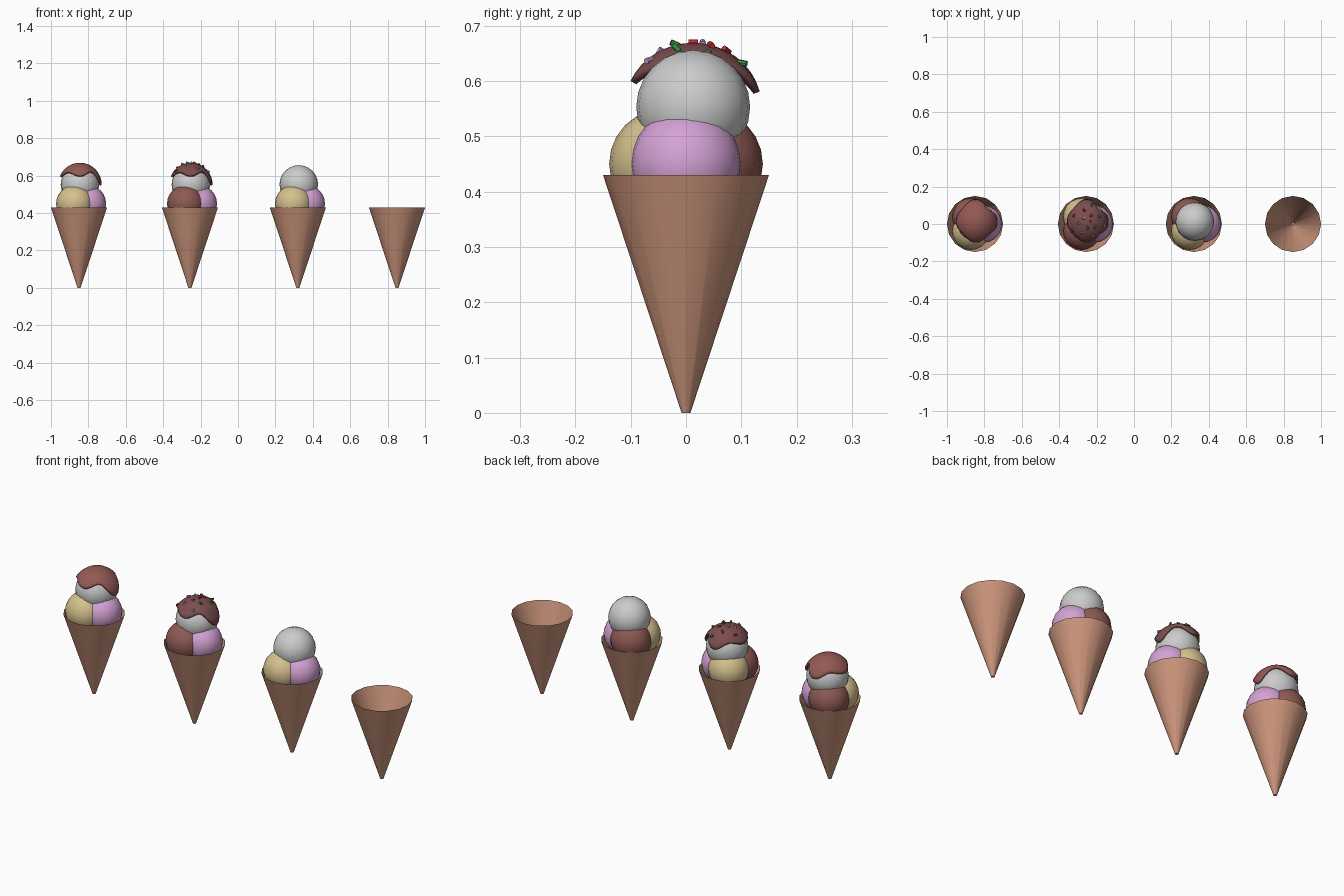
import bpy, bmesh
from math import sin, cos, pi, radians
from mathutils import Vector, Matrix

if "Cube" in bpy.data.objects:
    bpy.data.objects.remove(bpy.data.objects["Cube"])


def material(name, rgb):
    m = bpy.data.materials.new(name)
    m.diffuse_color = (*rgb, 1)
    m.use_nodes = True
    m.node_tree.nodes["Principled BSDF"].inputs["Base Color"].default_value = m.diffuse_color
    return m


WAFER = material("wafer", (0.60, 0.30, 0.20))
VANILLA = material("vanilla", (0.66, 0.53, 0.27))
BERRY = material("berry", (0.66, 0.36, 0.66))
CHOCOLATE = material("chocolate", (0.27, 0.10, 0.085))
SAUCE = material("sauce", (0.30, 0.10, 0.09))
DARK_SAUCE = material("dark_sauce", (0.20, 0.075, 0.075))
SPRINKLES = [material("red", (0.6, 0.03, 0.04)), material("lilac", (0.6, 0.38, 0.65)),
             material("green", (0.04, 0.3, 0.06))]


def add(name, bm, loc, mat=None, smooth=None):
    bmesh.ops.recalc_face_normals(bm, faces=bm.faces)
    me = bpy.data.meshes.new(name)
    bm.to_mesh(me)
    bm.free()
    ob = bpy.data.objects.new(name, me)
    ob.location = loc
    bpy.context.collection.objects.link(ob)
    if mat:
        me.materials.append(mat)
    if smooth:
        bpy.ops.object.select_all(action='DESELECT')
        ob.select_set(True)
        bpy.context.view_layer.objects.active = ob
        bpy.ops.object.shade_smooth_by_angle(angle=radians(smooth))
    return ob


# Open wafer cone with a tiny blunt tip
def cone(x):
    bm = bmesh.new()
    bmesh.ops.create_cone(bm, cap_ends=True, segments=16, radius1=0.008, radius2=0.15, depth=0.43)
    rim = [f for f in bm.faces if f.calc_center_median().z > 0.2]
    bmesh.ops.delete(bm, geom=rim, context='FACES_ONLY')
    add("wafer_cone", bm, (x, 0, 0.215), WAFER, 30)


def scoop(name, loc, r, mat=None):
    bm = bmesh.new()
    bmesh.ops.create_uvsphere(bm, u_segments=20, v_segments=12, radius=r)
    add(name, bm, loc, mat, 45)


# Drip length of the sauce, one polar angle every 45 degrees
DRIPS = [92, 50, 76, 58, 68, 54, 66, 52]


def drip(phi):
    t = phi / (pi / 4)
    i = int(t)
    f = (1 - cos(pi * (t - i))) / 2
    return radians(DRIPS[i % 8] * (1 - f) + DRIPS[(i + 1) % 8] * f)


def sauce_point(theta, phi, r=0.116):
    return Vector((r * sin(theta) * cos(phi), r * sin(theta) * sin(phi) + 0.008 * sin(theta) * sin(phi / 2) ** 0
                   * sin(phi), r * cos(theta)))


# Wavy-edged sauce cap with thickness
def sauce(loc, mat):
    bm = bmesh.new()
    n, rings = 40, 8
    top = bm.verts.new(sauce_point(0, 0))
    prev = None
    for k in range(1, rings + 1):
        ring = []
        for j in range(n):
            phi = 2 * pi * j / n
            ring.append(bm.verts.new(sauce_point(drip(phi) * k / rings, phi)))
        for j in range(n):
            a, b = ring[j], ring[(j + 1) % n]
            bm.faces.new((top, a, b) if prev is None else (prev[j], a, b, prev[(j + 1) % n]))
        prev = ring
    ob = add("sauce", bm, loc, mat, 45)
    mod = ob.modifiers.new("thickness", 'SOLIDIFY')
    mod.thickness = 0.012
    mod.offset = -1


# Little rods scattered over the sauce in a spiral
def sprinkles(loc):
    for i in range(14):
        theta, phi = radians(8 + 3.6 * i), i * 2.4
        p = sauce_point(theta, phi, 0.118)
        axis = p.normalized().cross(Vector((cos(i * 1.7), sin(i * 1.7), 0.3))) + p.normalized() * 0.4 * (i % 3)
        bm = bmesh.new()
        bmesh.ops.create_cone(bm, cap_ends=True, segments=8, radius1=0.0055, radius2=0.0055, depth=0.017,
                              matrix=axis.to_track_quat('Z', 'Y').to_matrix().to_4x4())
        add("sprinkle", bm, Vector(loc) + p, SPRINKLES[i % 3], 40)


# Four cones: sauce, sauce with sprinkles, plain, empty
LAYOUT = [(-0.85, (BERRY, CHOCOLATE, VANILLA), SAUCE), (-0.257, (BERRY, VANILLA, CHOCOLATE), DARK_SAUCE),
          (0.32, (BERRY, CHOCOLATE, VANILLA), None), (0.85, None, None)]
for x, flavours, topping in LAYOUT:
    cone(x)
    if not flavours:
        continue
    for i, mat in enumerate(flavours):
        a = 2 * pi * i / 3
        scoop("lower_scoop", (x + 0.045 * cos(a), 0.045 * sin(a), 0.45), 0.1, mat)
    head = (x + 0.005, 0.013, 0.553)
    scoop("top_scoop", head, 0.103)
    if topping:
        sauce(head, topping)
    if topping == DARK_SAUCE:
        sprinkles(head)
